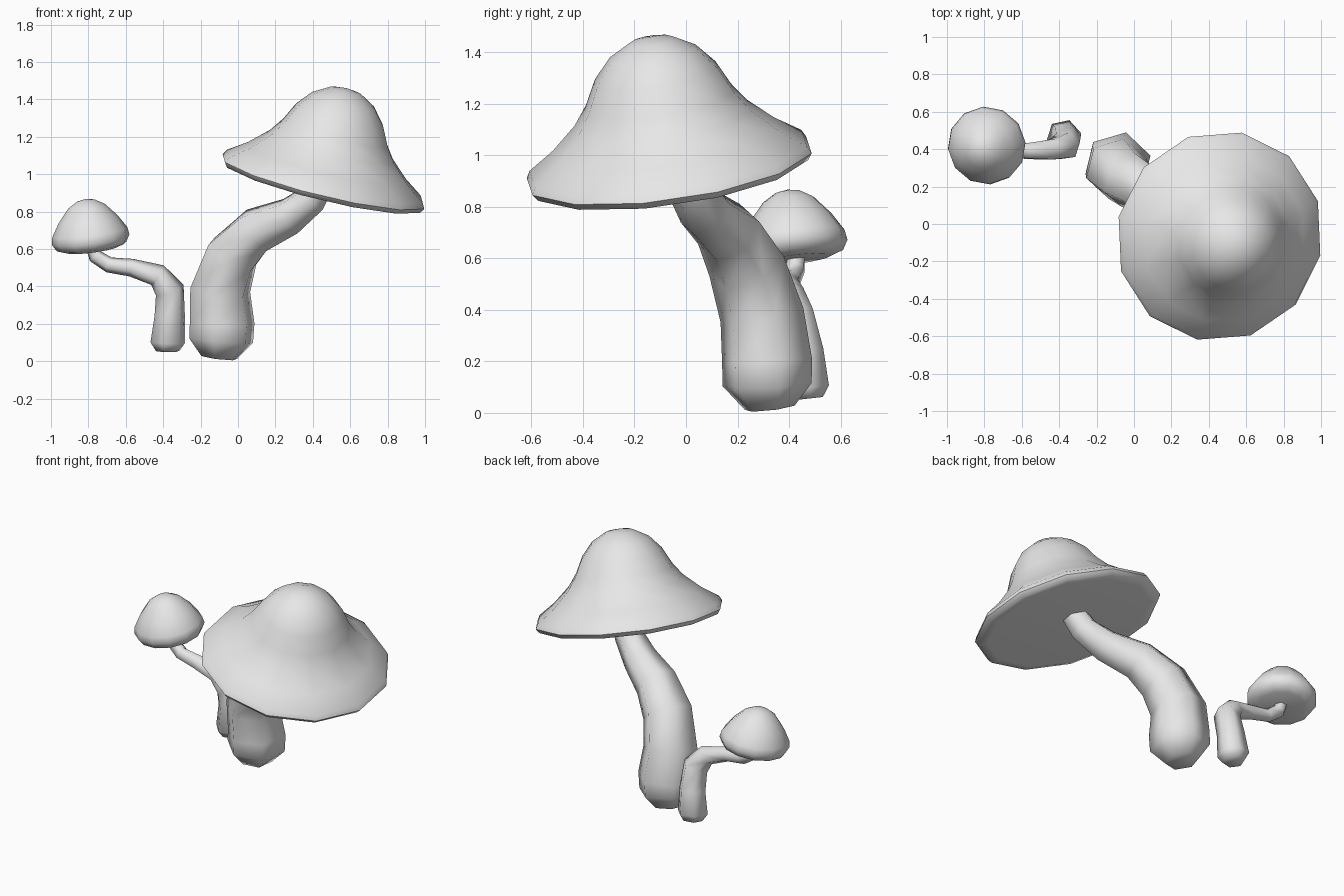
import bpy, bmesh, math
from mathutils import Vector, Matrix

cube = bpy.data.objects.get("Cube")
if cube:
    bpy.data.objects.remove(cube, do_unlink=True)

GREY = (0.8, 0.8, 0.8, 1)
grey = bpy.data.materials.new("pale_grey")
grey.use_nodes = True
grey.diffuse_color = GREY
grey.node_tree.nodes["Principled BSDF"].inputs["Base Color"].default_value = GREY


def finish(bm, name, sharp=50):
    bmesh.ops.recalc_face_normals(bm, faces=bm.faces)
    mesh = bpy.data.meshes.new(name)
    bm.to_mesh(mesh)
    bm.free()
    mesh.materials.append(grey)
    obj = bpy.data.objects.new(name, mesh)
    bpy.context.collection.objects.link(obj)
    bpy.ops.object.select_all(action='DESELECT')
    obj.select_set(True)
    bpy.context.view_layer.objects.active = obj
    bpy.ops.object.shade_smooth_by_angle(angle=math.radians(sharp))


def skin(bm, rings):
    """Join consecutive rings of vertices with quads."""
    for a, b in zip(rings, rings[1:]):
        n = len(a)
        for i in range(n):
            bm.faces.new((a[i], a[(i + 1) % n], b[(i + 1) % n], b[i]))


def cap(name, centre, axis, profile, top, sides, turn):
    """Lathe a (radius, height) profile round a tilted axis."""
    bm = bmesh.new()
    tilt = Vector((0, 0, 1)).rotation_difference(Vector(axis)).to_matrix().to_4x4()
    place = Matrix.Translation(centre) @ tilt
    angles = [math.radians(turn) + math.tau * i / sides for i in range(sides)]
    rings = [[bm.verts.new(place @ Vector((r * math.cos(a), r * math.sin(a), h)))
              for a in angles] for r, h in profile]
    skin(bm, rings)
    tip = bm.verts.new(place @ Vector((0, 0, top)))
    for i in range(sides):
        bm.faces.new((tip, rings[0][i], rings[0][(i + 1) % sides]))
    bm.faces.new(rings[-1])
    finish(bm, name)


def stem(name, path, turn, sides=6):
    """Sweep a polygon along (x, y, z, radius) points without twisting."""
    bm = bmesh.new()
    pts = [Vector(p[:3]) for p in path]
    a = math.radians(turn)
    side = Vector((math.cos(a), math.sin(a), 0))
    rings = []
    for i, p in enumerate(pts):
        before = (p - pts[i - 1]).normalized() if i else Vector()
        after = (pts[i + 1] - p).normalized() if i + 1 < len(pts) else Vector()
        along = (before + after).normalized()
        side = (side - along * side.dot(along)).normalized()
        other = along.cross(side)
        r = path[i][3]
        rings.append([bm.verts.new(p + r * (side * math.cos(t) + other * math.sin(t)))
                      for t in (math.tau * k / sides for k in range(sides))])
    skin(bm, rings)
    bm.faces.new(rings[0])
    bm.faces.new(rings[-1])
    finish(bm, name, 65)


# Large mushroom: flared bell cap on a thick leaning stem
cap("large_cap", (0.457, -0.065, 0.96), (0.245, -0.14, 1),
    [(0.085, 0.505), (0.175, 0.452), (0.245, 0.37), (0.295, 0.27), (0.35, 0.193),
     (0.45, 0.1), (0.553, 0.028), (0.568, 0), (0.55, -0.026), (0.5, -0.032)],
    0.52, 12, 18.5)
stem("large_stem",
     [(-0.1, 0.325, 0.02, 0.1), (-0.09, 0.315, 0.11, 0.178), (-0.085, 0.315, 0.2, 0.18),
      (-0.095, 0.295, 0.38, 0.168), (-0.03, 0.235, 0.57, 0.153), (0.1, 0.165, 0.7, 0.13),
      (0.28, 0.075, 0.775, 0.105), (0.4, 0.015, 0.87, 0.088), (0.45, -0.01, 0.96, 0.08)], 16)

# Small mushroom: rounded cap on a thin crooked stem
cap("small_cap", (-0.79, 0.417, 0.67), (-0.13, -0.12, 1),
    [(0.05, 0.19), (0.1, 0.16), (0.16, 0.09), (0.203, 0.02), (0.21, -0.02),
     (0.188, -0.058), (0.14, -0.075)],
    0.2, 12, 5)
stem("small_stem",
     [(-0.375, 0.47, 0.055, 0.065), (-0.375, 0.465, 0.1, 0.095), (-0.365, 0.455, 0.24, 0.083),
      (-0.365, 0.42, 0.38, 0.08), (-0.43, 0.4, 0.46, 0.062), (-0.57, 0.39, 0.5, 0.048),
      (-0.69, 0.405, 0.515, 0.042), (-0.76, 0.425, 0.56, 0.04), (-0.79, 0.43, 0.65, 0.036)], 12)
